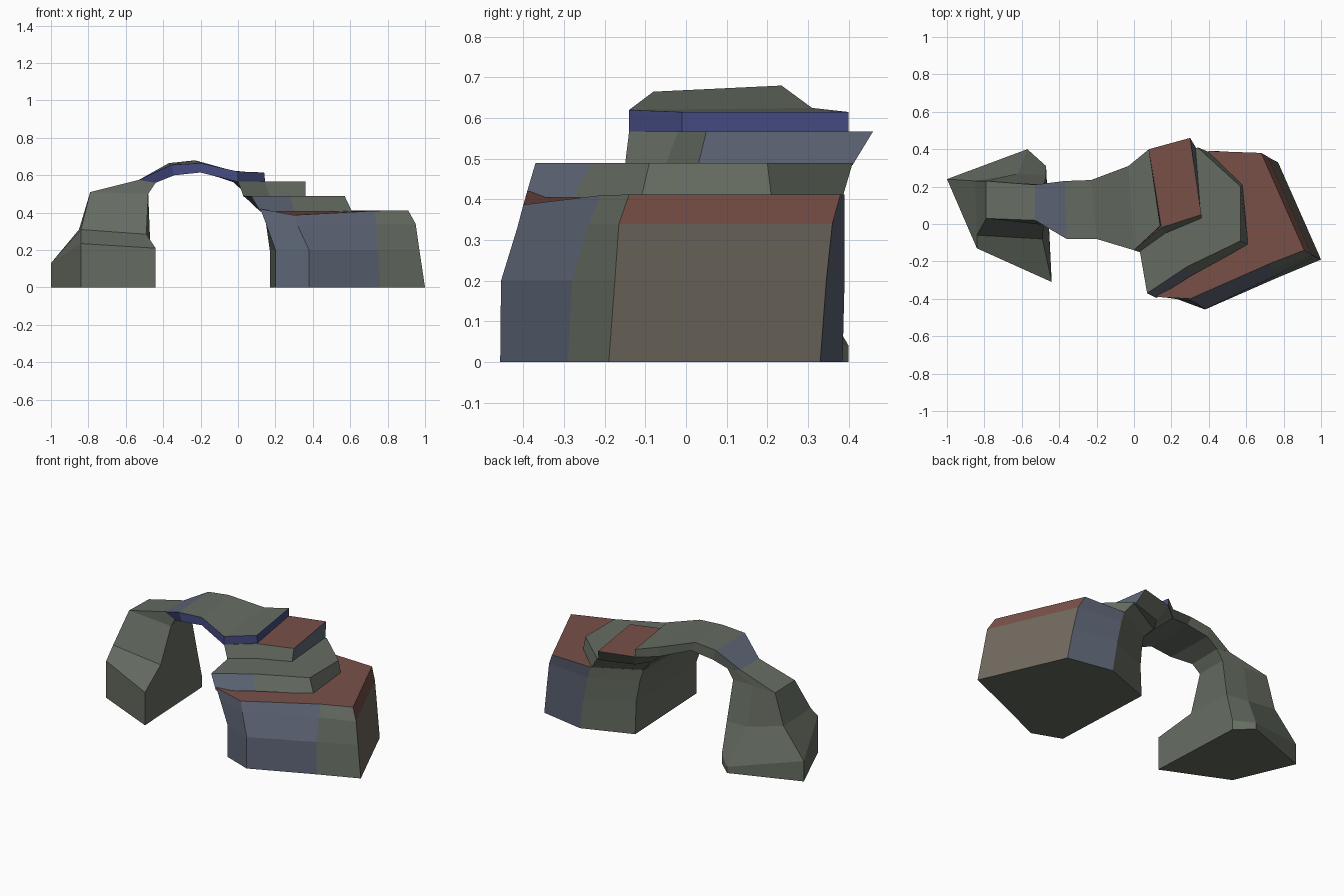
import bpy


def material(name, rgb):
    m = bpy.data.materials.new(name)
    m.diffuse_color = (*rgb, 1)
    return m


STONE = material("grey_green_stone", (0.13, 0.15, 0.12))
RED = material("red_stone", (0.19, 0.08, 0.065))
BLUE = material("blue_stone", (0.06, 0.07, 0.22))
SLATE = material("slate_stone", (0.11, 0.13, 0.18))
BROWN = material("brown_stone", (0.16, 0.14, 0.11))
MATS = [STONE, RED, BLUE, SLATE, BROWN]


def loft(name, rings, colours=None, cap_start=True, cap_end=True):
    """Skin equal-length rings. colours: {(ring, side) or 'end': material}"""
    colours = colours or {}
    n = len(rings[0])
    verts = [p for r in rings for p in r]
    faces, mats = [], []
    for i in range(len(rings) - 1):
        for j in range(n):
            k = (j + 1) % n
            faces.append((i*n + j, i*n + k, (i+1)*n + k, (i+1)*n + j))
            mats.append(colours.get((i, j), STONE))
    if cap_start:
        faces.append(tuple(reversed(range(n))))
        mats.append(STONE)
    if cap_end:
        faces.append(tuple(range((len(rings)-1)*n, len(rings)*n)))
        mats.append(colours.get('end', STONE))
    me = bpy.data.meshes.new(name)
    me.from_pydata(verts, [], faces)
    for m in MATS:
        me.materials.append(m)
    for f, m in zip(me.polygons, mats):
        f.material_index = MATS.index(m)
    me.update()
    ob = bpy.data.objects.new(name, me)
    bpy.context.collection.objects.link(ob)
    return ob


def flat(z, *pts):
    return [(x, y, z) for x, y in pts]


# Left pillar: flared foot, shoulder, then leaning into the span
# (ring order: outer left, front, inner front, inner back, back)
loft("left_pillar", [
    flat(0, (-1, .24), (-.84, -.13), (-.44, -.31), (-.47, .31), (-.57, .40)),
    [(-1, .24, .13), (-.84, -.13, .235), (-.44, -.31, .21), (-.47, .31, .06), (-.57, .40, .04)],
    [(-.85, .23, .31), (-.84, -.06, .31), (-.49, -.08, .285), (-.47, .26, .25), (-.62, .27, .26)],
    [(-.79, .23, .505), (-.79, .03, .51), (-.48, .01, .50), (-.48, .21, .50), (-.63, .22, .505)],
    [(-.53, .21, .575), (-.53, .02, .575), (-.44, -.01, .56), (-.44, .21, .56), (-.485, .21, .567)],
], cap_end=False)

# Thin arched span (ring order: back bottom, front bottom, front top, back top)
span = [
    [(-.44, .21, .56), (-.44, -.01, .56), (-.53, .02, .575), (-.53, .21, .575)],
    [(-.35, .23, .60), (-.34, -.08, .60), (-.36, -.08, .655), (-.37, .23, .665)],
    [(-.20, .235, .62), (-.20, -.08, .615), (-.20, -.08, .665), (-.23, .235, .68)],
    [(-.03, .31, .565), (0, -.14, .565), (0, -.14, .62), (-.03, .31, .625)],
    [(.08, .40, .565), (.145, -.01, .565), (.14, -.01, .615), (.08, .40, .615)],
]
loft("arch_span", span, {**{(i, 1): BLUE for i in range(4)}, (0, 2): SLATE, 'end': BLUE},
     cap_start=False)

# Upper terrace
loft("upper_terrace", [
    flat(.485, (.03, -.15), (.17, -.05), (.36, .03), (.33, .41), (.12, .34), (.06, .25)),
    flat(.567, (0, -.14), (.145, -.02), (.36, .05), (.30, .46), (.08, .40), (-.03, .31)),
], {(0, 2): SLATE, 'end': RED})

# Middle terrace
loft("middle_terrace", [
    flat(.405, (.12, -.14), (.12, -.395), (.30, -.28), (.61, -.11), (.58, .21), (.40, .385), (.14, .24)),
    flat(.49, (.03, -.14), (.07, -.37), (.28, -.23), (.57, -.09), (.57, .20), (.34, .41), (.06, .25)),
], {(0, 1): SLATE})

# Right base block with a bevelled outer top edge
base = [
    flat(0, (.20, -.39), (.38, -.457), (.76, -.29), (1, -.19), (.77, .33), (.48, .385), (.17, .27)),
    flat(.20, (.20, -.39), (.38, -.455), (.75, -.28), (.97, -.175), (.74, .345), (.45, .39), (.17, .26)),
    [(.15, -.39, .34), (.32, -.415, .33), (.74, -.24, .34), (.95, -.165, .34),
     (.715, .36, .34), (.42, .39, .34), (.15, .25, .34)],
    [(.12, -.39, .42), (.30, -.40, .387), (.73, -.21, .41), (.91, -.14, .412),
     (.68, .38, .412), (.40, .39, .412), (.13, .24, .41)],
]
paint = {(2, 3): RED, 'end': RED}
for i in range(3):
    paint.update({(i, 0): SLATE, (i, 1): SLATE, (i, 4): SLATE})
    paint.setdefault((i, 3), BROWN)
loft("right_base", base, paint)
